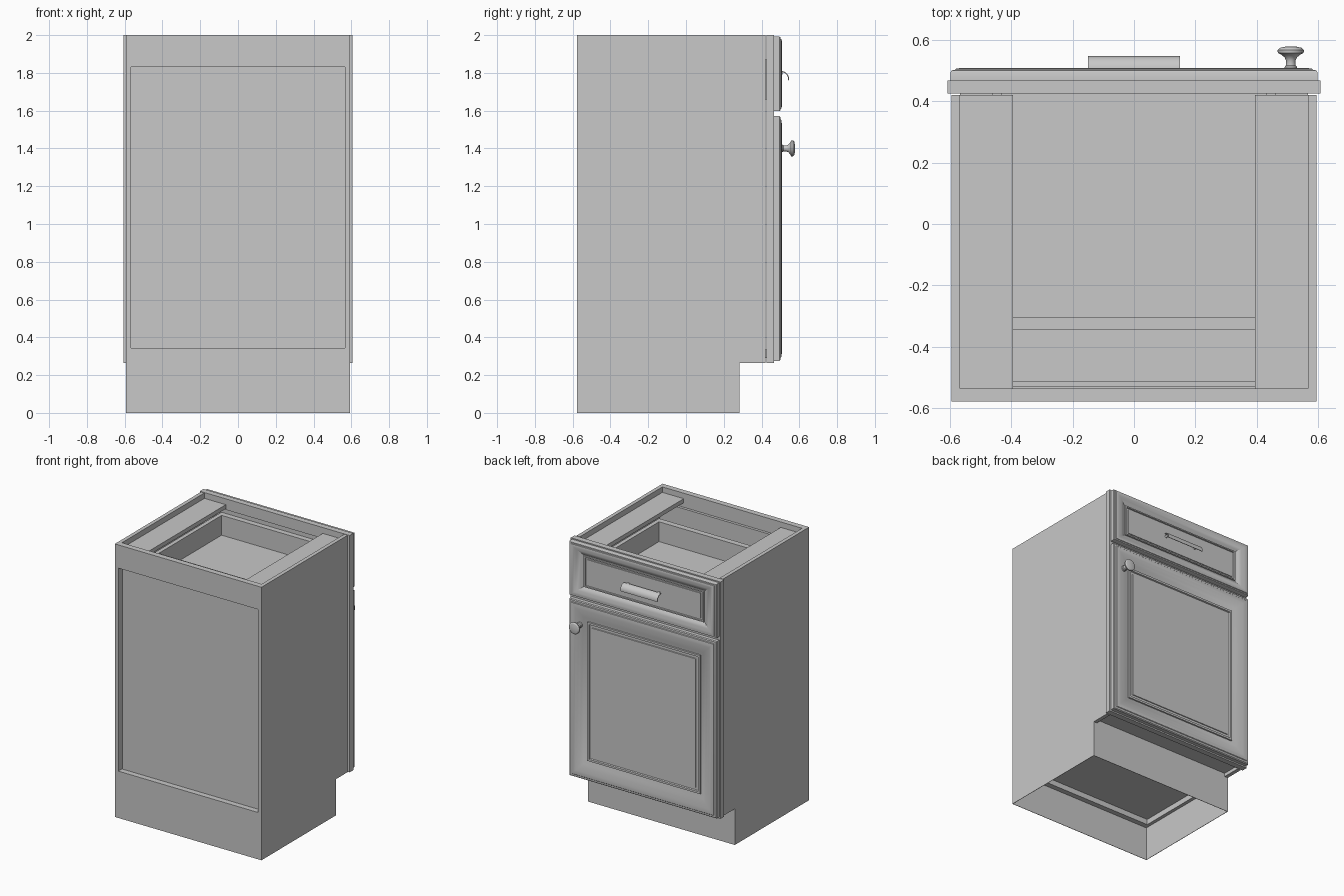
import bpy, bmesh, math
from mathutils import Vector

old = bpy.data.objects.get("Cube")
if old:
    bpy.data.objects.remove(old, do_unlink=True)

grey = bpy.data.materials.new("cabinet grey")
grey.use_nodes = True
grey.diffuse_color = (0.58, 0.58, 0.58, 1)
grey.node_tree.nodes["Principled BSDF"].inputs["Base Color"].default_value = (0.58, 0.58, 0.58, 1)


def finish(name, bm, smooth=False):
    bmesh.ops.recalc_face_normals(bm, faces=bm.faces)
    mesh = bpy.data.meshes.new(name)
    bm.to_mesh(mesh)
    bm.free()
    mesh.materials.append(grey)
    obj = bpy.data.objects.new(name, mesh)
    bpy.context.collection.objects.link(obj)
    if smooth:
        bpy.ops.object.select_all(action='DESELECT')
        obj.select_set(True)
        bpy.context.view_layer.objects.active = obj
        bpy.ops.object.shade_smooth_by_angle(angle=math.radians(30))
    return obj


def box(name, x, y, z):
    bm = bmesh.new()
    bmesh.ops.create_cube(bm, size=1)
    for v in bm.verts:
        v.co = Vector([a + (b - a) * (c + 0.5) for (a, b), c in zip((x, y, z), v.co)])
    return finish(name, bm)


def extrude_x(name, outline, x0, x1, smooth=False):
    """Extrude a closed (y, z) outline along x."""
    bm = bmesh.new()
    face = bm.faces.new([bm.verts.new((x0, y, z)) for y, z in outline])
    ext = bmesh.ops.extrude_face_region(bm, geom=[face])["geom"]
    moved = [g for g in ext if isinstance(g, bmesh.types.BMVert)]
    bmesh.ops.translate(bm, verts=moved, vec=(x1 - x0, 0, 0))
    return finish(name, bm, smooth)


def panel_front(name, x, z, profile, sx, sz):
    """Moulded front: nested rectangles at (inset fraction, y)."""
    bm = bmesh.new()
    loops = []
    for t, y in profile:
        dx, dz = t * sx, t * sz
        corners = ((x[0] + dx, z[0] + dz), (x[1] - dx, z[0] + dz),
                   (x[1] - dx, z[1] - dz), (x[0] + dx, z[1] - dz))
        loops.append([bm.verts.new((a, y, b)) for a, b in corners])
    for p, q in zip(loops, loops[1:]):
        for i in range(4):
            j = (i + 1) % 4
            bm.faces.new((p[i], p[j], q[j], q[i]))
    bm.faces.new(loops[0])
    bm.faces.new(loops[-1])
    return finish(name, bm, True)


def lathe_y(name, profile, x, z, steps=32):
    """Spin a (radius, y) profile around an axis along y."""
    bm = bmesh.new()
    verts = [bm.verts.new((x + r, y, z)) for r, y in profile]
    edges = [bm.edges.new(e) for e in zip(verts, verts[1:])]
    bmesh.ops.spin(bm, geom=verts + edges, cent=(x, 0, z), axis=(0, 1, 0),
                   angle=math.tau, steps=steps)
    bmesh.ops.remove_doubles(bm, verts=bm.verts, dist=0.0002)
    return finish(name, bm, True)


BACK, TOE = -0.577, 0.283

# Carcass: notched sides, thin base skirt, stretchers, drawer walls and stiles in pairs
side = ((BACK, 0.25), (TOE, 0.25), (TOE, 0.265), (0.42, 0.265), (0.42, 2), (BACK, 2))
for s, label in ((1, "left"), (-1, "right")):
    def span(a, b):
        return tuple(sorted((s * a, s * b)))
    extrude_x(label + "_side", side, *span(0.566, 0.594))
    box(label + "_skirt", span(0.591, 0.594), (BACK, TOE), (0, 0.25))
    box(label + "_stretcher", span(0.393, 0.566), (-0.535, 0.42), (1.93, 1.96))
    box(label + "_drawer_wall", span(0.43, 0.46), (-0.345, 0.465), (1.66, 1.87))
    box(label + "_stile", span(0.5, 0.607), (0.425, 0.467), (0.265, 2))

# Back: two rails around a recessed panel, thin skirt below
box("back_top_rail", (-0.566, 0.566), (BACK, -0.535), (1.83, 2))
box("back_bottom_rail", (-0.566, 0.566), (BACK, -0.535), (0.25, 0.343))
box("back_skirt", (-0.591, 0.591), (BACK, BACK + 0.003), (0, 0.25))
box("back_panel", (-0.566, 0.566), (-0.53, -0.51), (0.3, 1.9))

# Floor and toe kick
box("cabinet_floor", (-0.566, 0.566), (-0.535, 0.425), (0.29, 0.335))
box("toe_kick", (-0.591, 0.591), (TOE - 0.003, TOE), (0, 0.3))

# Face frame rails
for label, z in (("top", (1.92, 2)), ("middle", (1.555, 1.62)), ("bottom", (0.265, 0.335))):
    box(label + "_frame_rail", (-0.5, 0.5), (0.425, 0.467), z)

# Drawer box
box("drawer_back", (-0.43, 0.43), (-0.345, -0.302), (1.66, 1.87))
box("drawer_inner_front", (-0.43, 0.43), (0.425, 0.465), (1.66, 1.87))
box("drawer_floor", (-0.43, 0.43), (-0.302, 0.425), (1.7, 1.725))

# Moulded door and drawer front
moulding = ((0, 0.467), (0, 0.494), (0.03, 0.5), (0.1, 0.501), (0.12, 0.505), (0.2, 0.507),
            (0.3, 0.505), (0.45, 0.5), (0.6, 0.492), (0.72, 0.483), (0.75, 0.483),
            (0.76, 0.492), (0.84, 0.492), (0.86, 0.483), (0.95, 0.483), (0.96, 0.488), (1, 0.488))
panel_front("door", (-0.597, 0.597), (0.275, 1.572), moulding, 0.185, 0.185)
panel_front("drawer_front", (-0.597, 0.597), (1.598, 1.992), moulding, 0.145, 0.11)

# Curved drawer pull: a thin shell hooking down, on two posts
outer, inner = [], []
for i in range(9):
    a = math.radians(90 - 100 * i / 8)
    for pts, r in ((outer, 0.042), (inner, 0.036)):
        pts.append((0.504 + r * math.cos(a), 1.768 + r * math.sin(a)))
extrude_x("drawer_pull", outer + inner[::-1], -0.15, 0.15, True)
for s, label in ((1, "left"), (-1, "right")):
    lathe_y(label + "_pull_post", ((0, 0.483), (0.012, 0.483), (0.008, 0.492), (0.008, 0.512), (0, 0.512)),
            s * 0.125, 1.8, 16)

# Door knob
lathe_y("door_knob", ((0, 0.498), (0.02, 0.498), (0.02, 0.511), (0.016, 0.516), (0.015, 0.53),
                      (0.02, 0.542), (0.031, 0.551), (0.042, 0.557), (0.043, 0.566),
                      (0.036, 0.573), (0.018, 0.577), (0, 0.577)), 0.51, 1.4)
